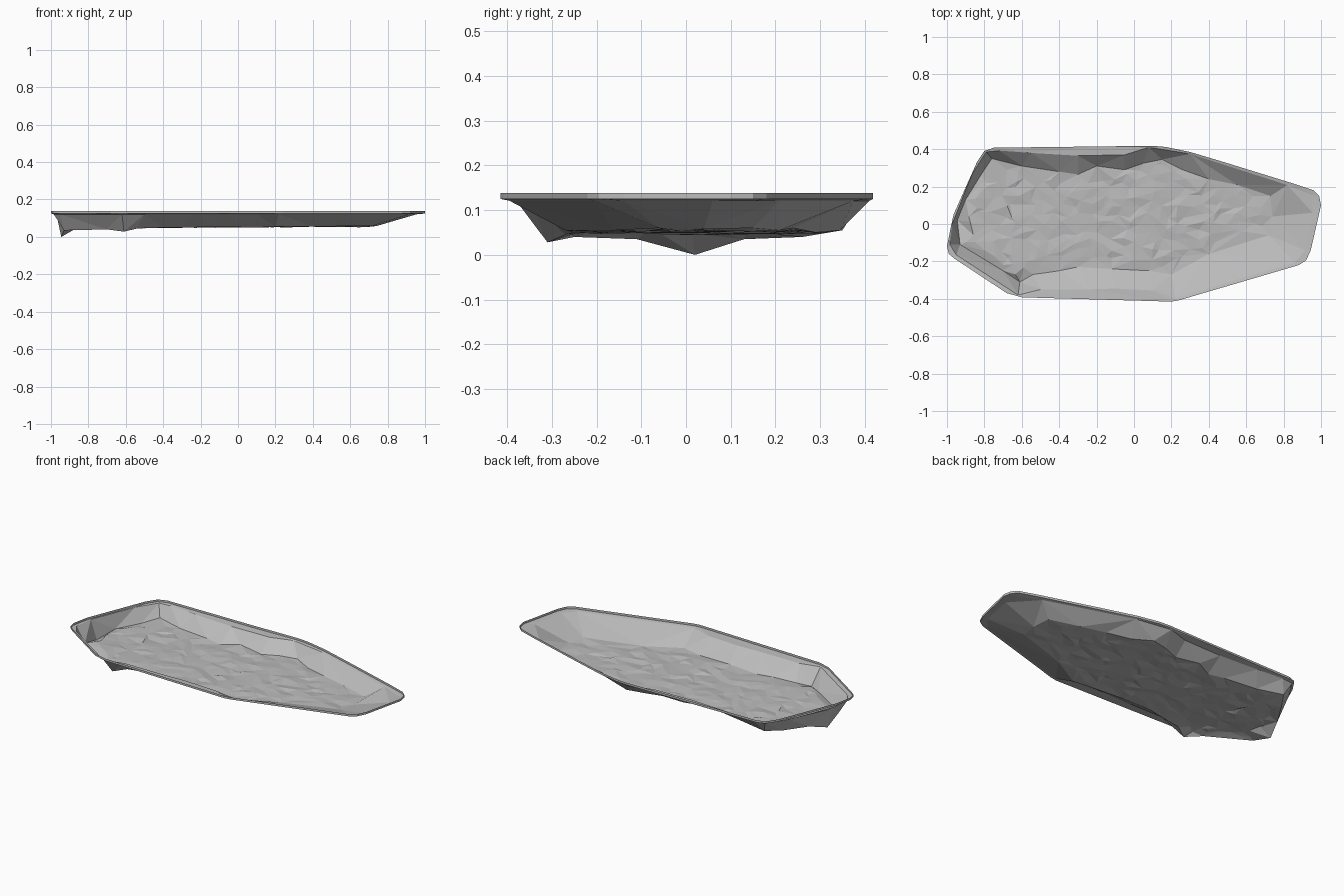
import bpy, random
from mathutils import Vector
from mathutils.geometry import delaunay_2d_cdt

if "Cube" in bpy.data.objects:
    bpy.data.objects.remove(bpy.data.objects["Cube"])

random.seed(4)
TOP, BAND = 0.138, 0.125

# rounded convex outline of the rim
rim = [(-1, -.12), (-.99, -.16), (-.96, -.185), (-.68, -.37), (-.60, -.392), (.2, -.415), (.24, -.408),
       (.88, -.22), (.92, -.195), (.945, -.14), (1, .10), (.99, .15), (.96, .18), (.84, .22), (.5, .325),
       (.3, .385), (.17, .412), (.1, .418), (-.2, .412), (-.75, .408), (-.8, .39), (-.84, .33), (-.98, -.02)]

# ragged upper edge of the side walls
lip = [(-.985, -.11), (-.965, .05), (-.87, .26), (-.79, .385), (-.72, .392), (-.55, .38), (-.3, .365),
       (-.05, .37), (.08, .41), (.3, .375), (.82, .208), (.95, .155), (.955, .06), (.915, -.14),
       (.86, -.205), (.22, -.395), (.1, -.355), (-.1, -.345), (-.25, -.35), (-.5, -.35), (-.62, -.38), (-.95, -.165)]

# ragged edge of the floor: x, y, z
foot = [(-.93, -.11, .035), (-.945, .02, .0), (-.90, .13, .035), (-.82, .26, .04), (-.76, .35, .055),
        (-.6, .31, .05), (-.4, .28, .055), (-.3, .265, .05), (-.2, .31, .06), (-.05, .29, .05),
        (.05, .325, .055), (.15, .345, .055), (.26, .29, .05), (.4, .24, .06), (.55, .21, .055),
        (.73, .15, .06), (.74, .04, .058), (.72, -.06, .06), (.58, -.04, .06), (.4, -.16, .055),
        (.2, -.27, .055), (.08, -.25, .05), (-.12, -.24, .055), (-.3, -.23, .05), (-.4, -.25, .05),
        (-.54, -.27, .045), (-.61, -.31, .028), (-.7, -.25, .04)]


def inside(x, y, poly):
    hit = False
    for a, b in zip(poly, poly[1:] + poly[:1]):
        if (a[1] > y) != (b[1] > y) and x < a[0] + (y - a[1]) * (b[0] - a[0]) / (b[1] - a[1]):
            hit = not hit
    return hit


# nested loops, then scattered uneven floor points
points, edges = [], []
for loop in ([(x, y, BAND) for x, y in rim], [(x, y, .121) for x, y in lip], foot):
    s, n = len(points), len(loop)
    points += loop
    edges += [(s + i, s + (i + 1) % n) for i in range(n)]

for i in range(26):
    for j in range(15):
        x = -.9 + i * .066 + random.uniform(-.028, .028)
        y = -.32 + j * .046 + random.uniform(-.016, .016)
        if all(inside(x + dx, y + dy, foot) for dx, dy in ((.03, 0), (-.03, 0), (0, .02), (0, -.02))):
            z = .052 + .006 * min(max((x + .3) / .7, -1), .6) + random.uniform(-.005, .005)
            points.append((x, y, z))

flat = [Vector(p[:2]) for p in points]
v2, _, faces, origin, _, _ = delaunay_2d_cdt(flat, edges, [], 0, 1e-5)
verts = []
for p, o in zip(v2, origin):
    z = points[o[0]][2] if o else .121
    verts.append((p.x, p.y, z))
faces = [tuple(f) for f in faces]

# upright band round the rim
lookup = {o[0]: i for i, o in enumerate(origin) if o}
n, s = len(rim), len(verts)
verts += [(x, y, TOP) for x, y in rim]
for i in range(n):
    j = (i + 1) % n
    faces.append((lookup[j], lookup[i], s + i, s + j))

mesh = bpy.data.meshes.new("shallow_basin")
mesh.from_pydata(verts, [], faces)
mesh.update()
basin = bpy.data.objects.new("shallow_basin", mesh)
bpy.context.collection.objects.link(basin)

grey = bpy.data.materials.new("stone grey")
grey.diffuse_color = (.5, .5, .5, 1)
grey.use_nodes = True
grey.node_tree.nodes["Principled BSDF"].inputs["Base Color"].default_value = grey.diffuse_color
mesh.materials.append(grey)
